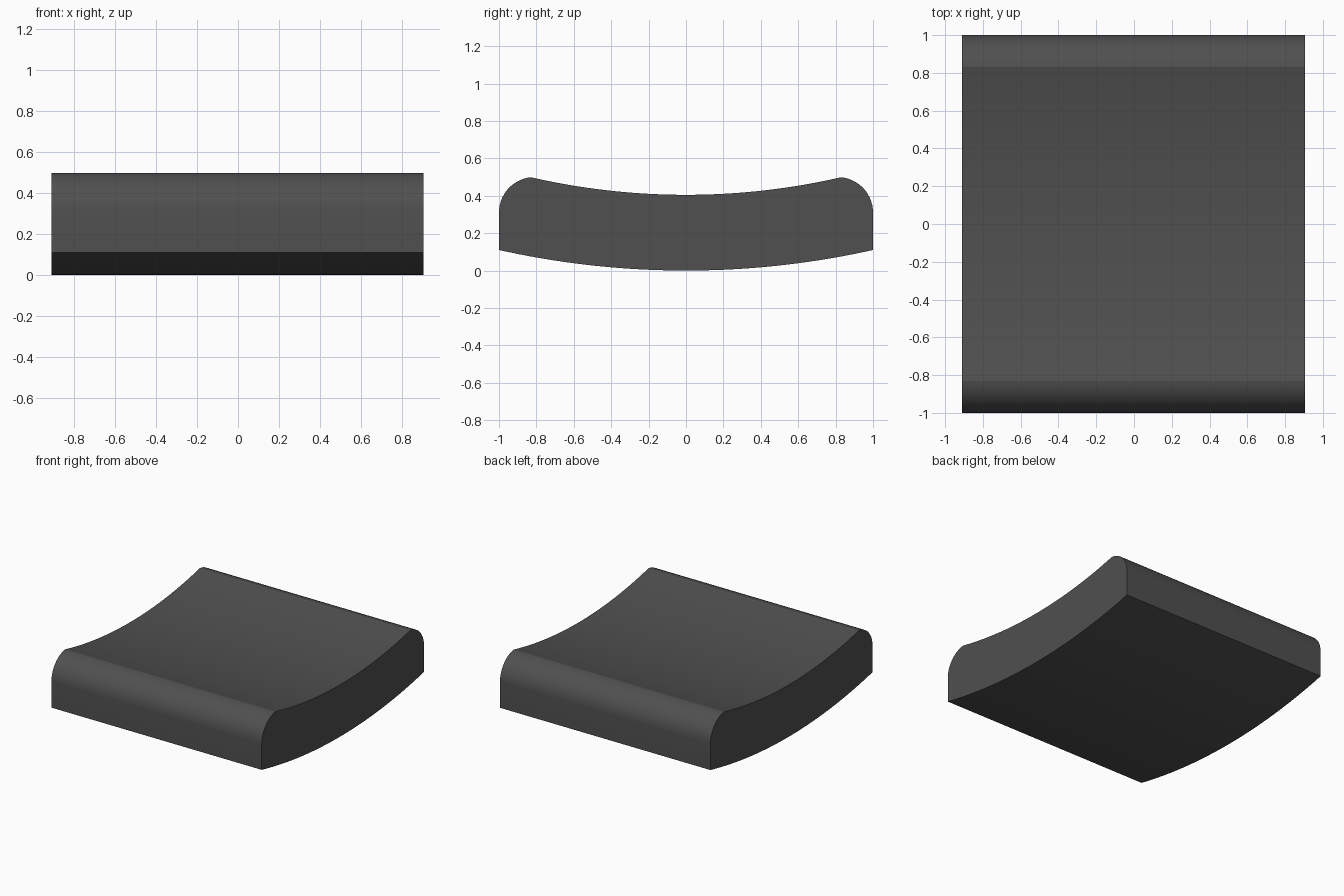
import bpy, bmesh, math

if "Cube" in bpy.data.objects:
    bpy.data.objects.remove(bpy.data.objects["Cube"])

X0, X1 = -0.91, 0.905


def sag_arc(half, sag, base, y0, y1, n):
    """Points on a shallow circular dip, lowest at y = 0."""
    r = (half * half + sag * sag) / (2 * sag)
    ys = [y0 + (y1 - y0) * i / n for i in range(n + 1)]
    return [(y, base + r - math.sqrt(r * r - y * y)) for y in ys]


# Side profile: curved underside, rounded shoulder, dished top, mirrored shoulder
R, CY, CZ = 0.19, 0.81, 0.31
shoulder = [(CY + R * math.cos(a), CZ + R * math.sin(a))
            for a in (math.radians(84 * i / 14) for i in range(15))]
end_y, end_z = shoulder[-1]
profile = sag_arc(1.0, 0.11, 0.0, -1.0, 1.0, 40)
profile += shoulder
profile += sag_arc(end_y, end_z - 0.405, 0.405, end_y, -end_y, 40)[1:-1]
profile += [(-y, z) for y, z in reversed(shoulder)]

# Curved pad: profile extruded along x
bm = bmesh.new()
cap = bm.faces.new([bm.verts.new((X0, y, z)) for y, z in profile])
ext = bmesh.ops.extrude_face_region(bm, geom=[cap], use_keep_orig=True)
bmesh.ops.translate(bm, vec=(X1 - X0, 0, 0),
                    verts=[v for v in ext["geom"] if isinstance(v, bmesh.types.BMVert)])
bmesh.ops.recalc_face_normals(bm, faces=bm.faces)
mesh = bpy.data.meshes.new("curved_pad")
bm.to_mesh(mesh)
bm.free()
pad = bpy.data.objects.new("curved_pad", mesh)
bpy.context.collection.objects.link(pad)

# Dark grey finish
mat = bpy.data.materials.new("dark_grey")
mat.diffuse_color = (0.08, 0.08, 0.08, 1)
mat.use_nodes = True
mat.node_tree.nodes["Principled BSDF"].inputs["Base Color"].default_value = mat.diffuse_color
mesh.materials.append(mat)

# Smooth curves, crisp ridges and ends
bpy.context.view_layer.objects.active = pad
pad.select_set(True)
bpy.ops.object.shade_smooth_by_angle(angle=math.radians(12))
